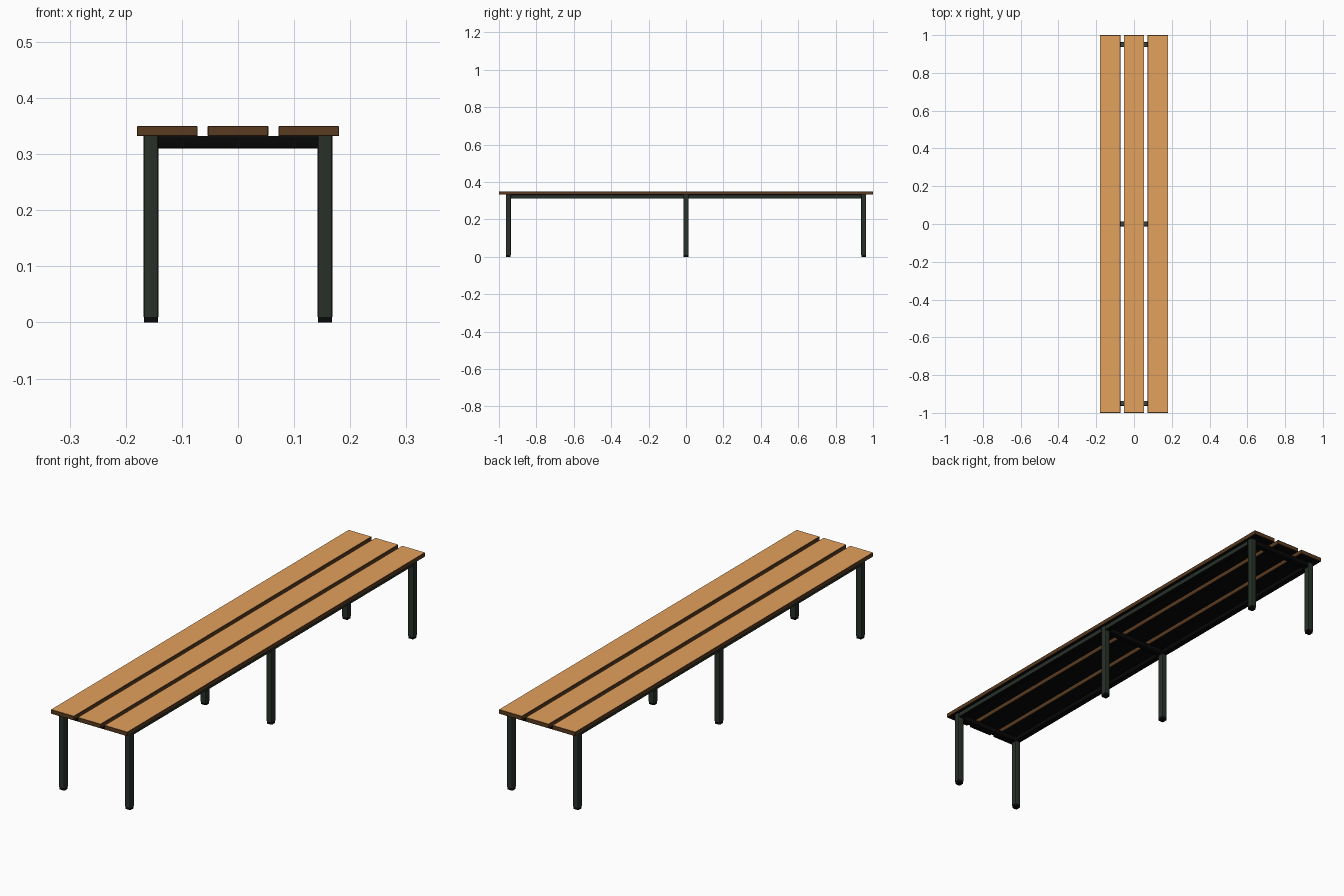
import bpy, bmesh

if "Cube" in bpy.data.objects:
    bpy.data.objects.remove(bpy.data.objects["Cube"])


def material(name, rgb):
    m = bpy.data.materials.new(name)
    m.diffuse_color = (*rgb, 1)
    m.use_nodes = True
    m.node_tree.nodes["Principled BSDF"].inputs["Base Color"].default_value = m.diffuse_color
    return m


WOOD = material("warm wood", (0.77, 0.355, 0.11))
EDGE = material("dark stained wood edge", (0.10, 0.043, 0.014))
UNDER = material("black underside", (0.002, 0.002, 0.002))
STEEL = material("dark green steel", (0.021, 0.030, 0.022))
TOPSTEEL = material("grey green steel", (0.045, 0.06, 0.048))
RUBBER = material("black rubber", (0.003, 0.003, 0.003))


def box(name, lo, hi, mats, rule=None, bevel=0.0, segments=2, axis=None):
    """Box between two corners; rule(normal) picks each face's material."""
    bm = bmesh.new()
    bmesh.ops.create_cube(bm, size=1)
    for v in bm.verts:
        v.co = [lo[i] + (v.co[i] + 0.5) * (hi[i] - lo[i]) for i in range(3)]
    if bevel:
        edges = [e for e in bm.edges if axis is None or
                 abs((e.verts[0].co - e.verts[1].co).normalized()[axis]) > 0.9]
        bmesh.ops.bevel(bm, geom=edges, offset=bevel, segments=segments,
                        profile=0.5, affect='EDGES')
    bm.normal_update()
    for f in bm.faces:
        f.material_index = rule(f.normal) if rule else 0
    me = bpy.data.meshes.new(name)
    bm.to_mesh(me)
    bm.free()
    for m in mats:
        me.materials.append(m)
    ob = bpy.data.objects.new(name, me)
    bpy.context.collection.objects.link(ob)
    bpy.context.view_layer.objects.active = ob
    bpy.ops.object.select_all(action='DESELECT')
    ob.select_set(True)
    bpy.ops.object.shade_smooth_by_angle()
    return ob


# Seat slats: varnished top, dark edges, black underside
for i, x in enumerate((-0.126, 0, 0.126)):
    box(f"seat_slat_{i}", (x - 0.054, -1, 0.332), (x + 0.054, 1, 0.35),
        (WOOD, EDGE, UNDER), lambda n: 0 if n.z > 0.9 else 2 if n.z < -0.9 else 1,
        0.001, 1)

LEG_X, LEG_Y, H = 0.155, 0.95, 0.0135

# Legs with rubber feet, and a crossbar for each pair
for place, y in (("front", -LEG_Y), ("middle", 0), ("back", LEG_Y)):
    for side, x in (("left", -LEG_X), ("right", LEG_X)):
        box(f"{place}_{side}_leg", (x - H, y - H, 0.01), (x + H, y + H, 0.332),
            (STEEL,), None, 0.004, 3, 2)
        f = H - 0.001
        box(f"{place}_{side}_foot", (x - f, y - f, 0), (x + f, y + f, 0.01),
            (RUBBER,), None, 0.004, 3, 2)
    box(f"{place}_crossbar", (-LEG_X + H, y - 0.0125, 0.31), (LEG_X - H, y + 0.0125, 0.332),
        (UNDER, TOPSTEEL), lambda n: int(n.z > 0.9), 0.003, 2, 0)

# Long side rails between the legs: green outside, black inside and below
for side, s in (("left", -1), ("right", 1)):
    x = s * LEG_X
    for part, y0, y1 in (("front", -LEG_Y + H, -H), ("back", H, LEG_Y - H)):
        box(f"{side}_{part}_rail", (x - 0.0125, y0, 0.312), (x + 0.0125, y1, 0.332),
            (UNDER, STEEL), lambda n: int(n.x * s > 0.6), 0.003, 2, 1)
